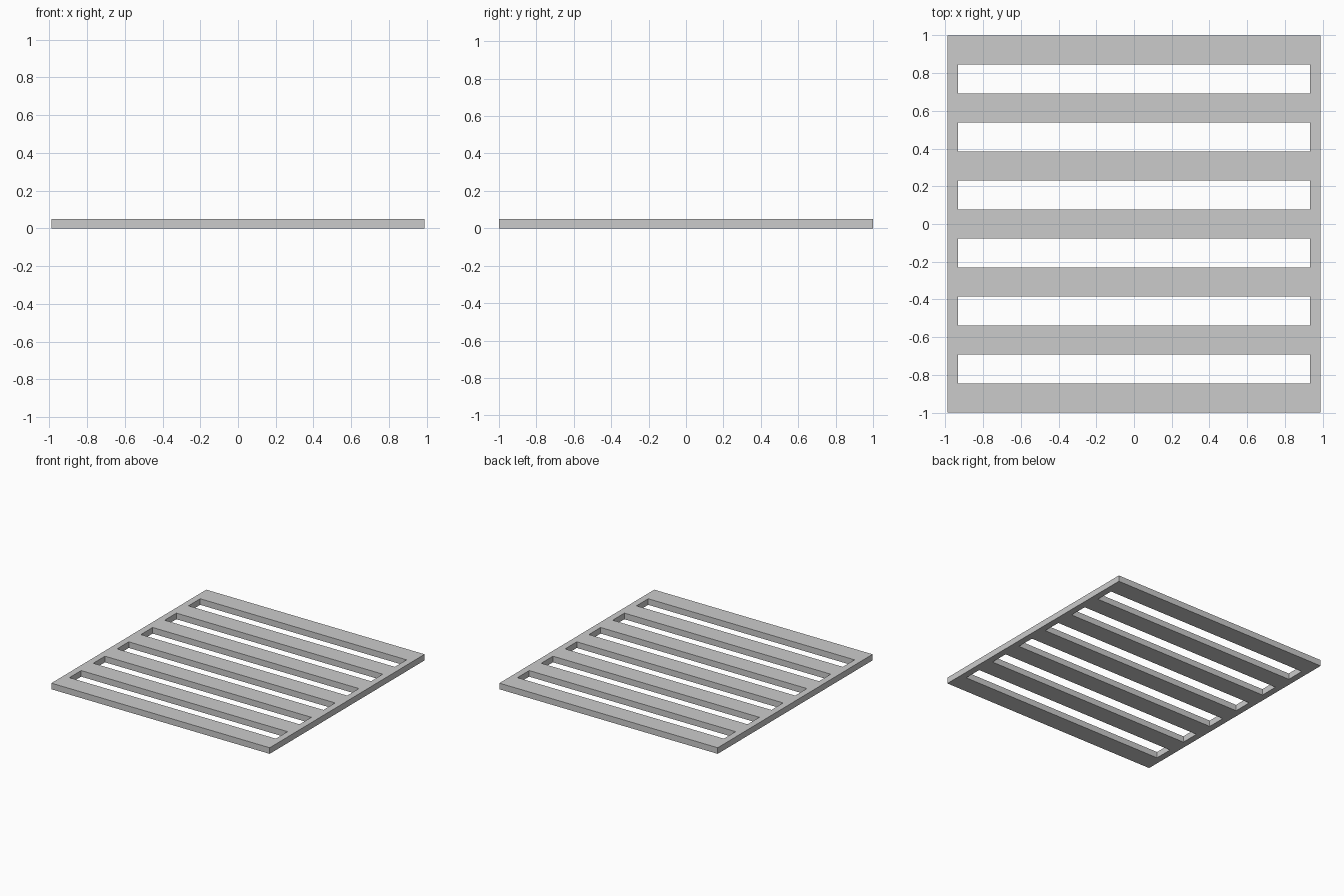
import bpy
import bmesh

if "Cube" in bpy.data.objects:
    bpy.data.objects.remove(bpy.data.objects["Cube"])

HALF_X, RAIL, THICK = 0.987, 0.054, 0.05
SLOTS, SLAT = 6, 0.156
GAP = (2 - (SLOTS + 1) * SLAT) / SLOTS

# Column edges: side rail, slot span, side rail
xs = [-HALF_X, -HALF_X + RAIL, HALF_X - RAIL, HALF_X]
# Row edges: alternating slat and slot
ys = [-1.0]
for i in range(2 * SLOTS + 1):
    ys.append(ys[-1] + (GAP if i % 2 else SLAT))

bm = bmesh.new()
grid = [[bm.verts.new((x, y, 0)) for x in xs] for y in ys]

# Flat sheet, leaving the slots open
for r in range(len(ys) - 1):
    for c in range(3):
        if r % 2 and c == 1:
            continue
        bm.faces.new((grid[r][c], grid[r][c + 1], grid[r + 1][c + 1], grid[r + 1][c]))

# Thicken the sheet upwards into a solid panel
ext = bmesh.ops.extrude_face_region(bm, geom=bm.faces[:], use_keep_orig=True)
top = [g for g in ext["geom"] if isinstance(g, bmesh.types.BMVert)]
bmesh.ops.translate(bm, verts=top, vec=(0, 0, THICK))
bmesh.ops.recalc_face_normals(bm, faces=bm.faces[:])

mesh = bpy.data.meshes.new("slatted_panel")
bm.to_mesh(mesh)
bm.free()
panel = bpy.data.objects.new("slatted_panel", mesh)
bpy.context.collection.objects.link(panel)
